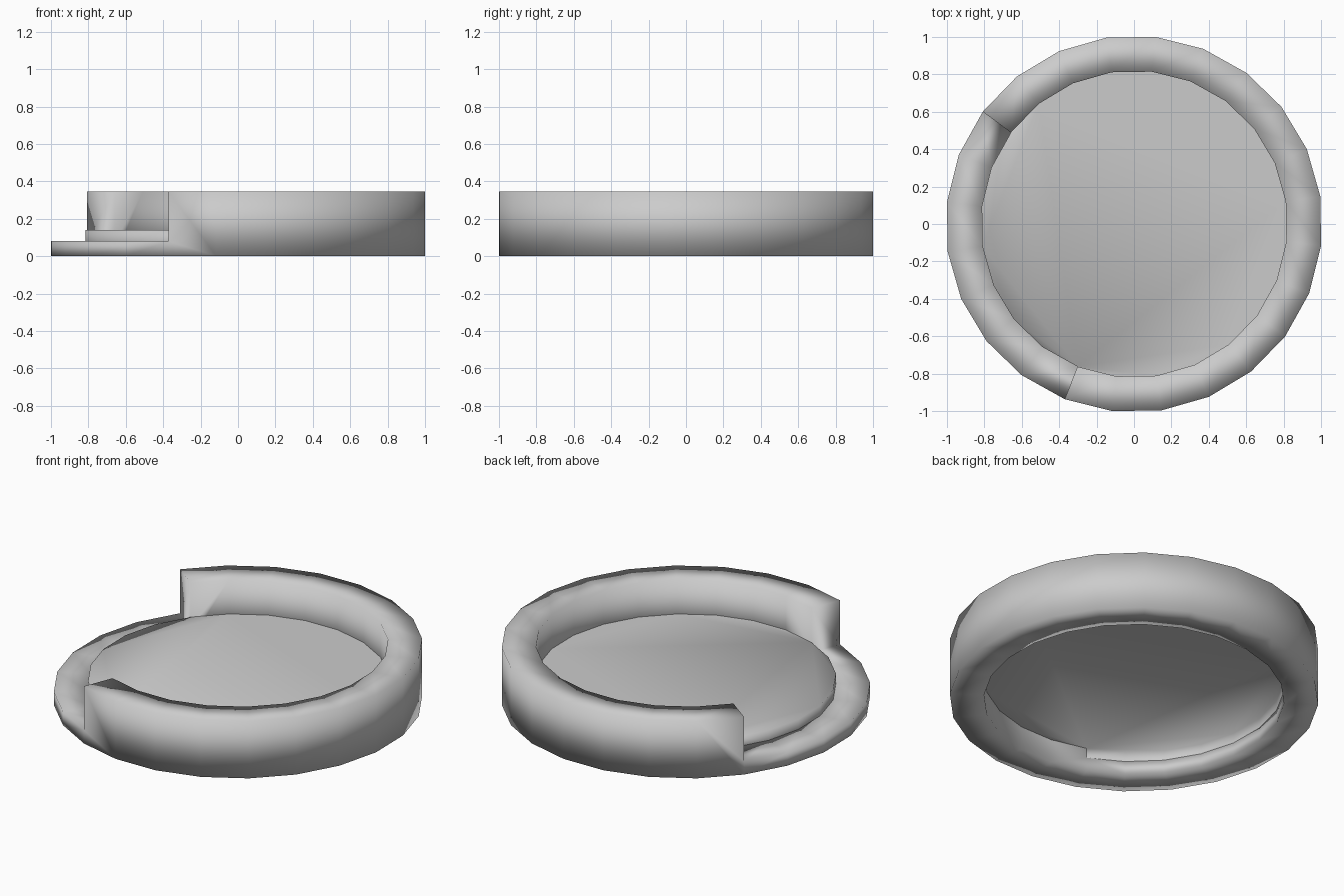
import bpy, bmesh, math

if "Cube" in bpy.data.objects:
    bpy.data.objects.remove(bpy.data.objects["Cube"])

SIDES, START = 24, math.radians(143.4)   # the gap begins at START
GAP = 7                                  # segments in the gap
R_OUT, R_IN = 1.007, 0.82
HIGH, LOW, FLOOR = 0.345, 0.08, 0.14


def ring(bm, radius, z):
    verts = []
    for i in range(SIDES):
        a = START + math.tau * i / SIDES
        verts.append(bm.verts.new((radius * math.cos(a), radius * math.sin(a), z)))
    return verts


def finish(bm, name, recalc=True):
    loose = [v for v in bm.verts if not v.link_faces]
    bmesh.ops.delete(bm, geom=loose, context='VERTS')
    if recalc:
        bmesh.ops.recalc_face_normals(bm, faces=bm.faces)
    for f in bm.faces:
        f.smooth = True
    mesh = bpy.data.meshes.new(name)
    bm.to_mesh(mesh)
    bm.free()
    obj = bpy.data.objects.new(name, mesh)
    bpy.context.collection.objects.link(obj)
    return obj


# Rim wall: tall ring with a lowered entrance
bm = bmesh.new()
bo, bi = ring(bm, R_OUT, 0), ring(bm, R_IN, 0)
lo, li = ring(bm, R_OUT, LOW), ring(bm, R_IN, LOW)
ho, hi = ring(bm, R_OUT, HIGH), ring(bm, R_IN, HIGH)
for i in range(SIDES):
    j = (i + 1) % SIDES
    to, ti = (lo, li) if i < GAP else (ho, hi)
    # the columns at the gap ends carry the low corner as an extra point
    for b, t, l in ((bo, to, lo), (bi, ti, li)):
        face = [b[i], b[j]]
        if i >= GAP and j == 0:
            face.append(l[j])
        face += [t[j], t[i]]
        if i == GAP:
            face.append(l[i])
        bm.faces.new(face)
    bm.faces.new((to[i], to[j], ti[j], ti[i]))
    bm.faces.new((bo[i], bi[i], bi[j], bo[j]))
for k in (0, GAP):
    bm.faces.new((lo[k], ho[k], hi[k], li[k]))
finish(bm, "rim_wall")

# Floor: flat panel with a small step down to the entrance
bm = bmesh.new()
edge, foot = ring(bm, R_IN, FLOOR), ring(bm, R_IN, LOW)
bm.faces.new(edge)
for i in range(GAP):
    bm.faces.new((edge[i], foot[i], foot[i + 1], edge[i + 1]))
finish(bm, "floor_panel", recalc=False)
